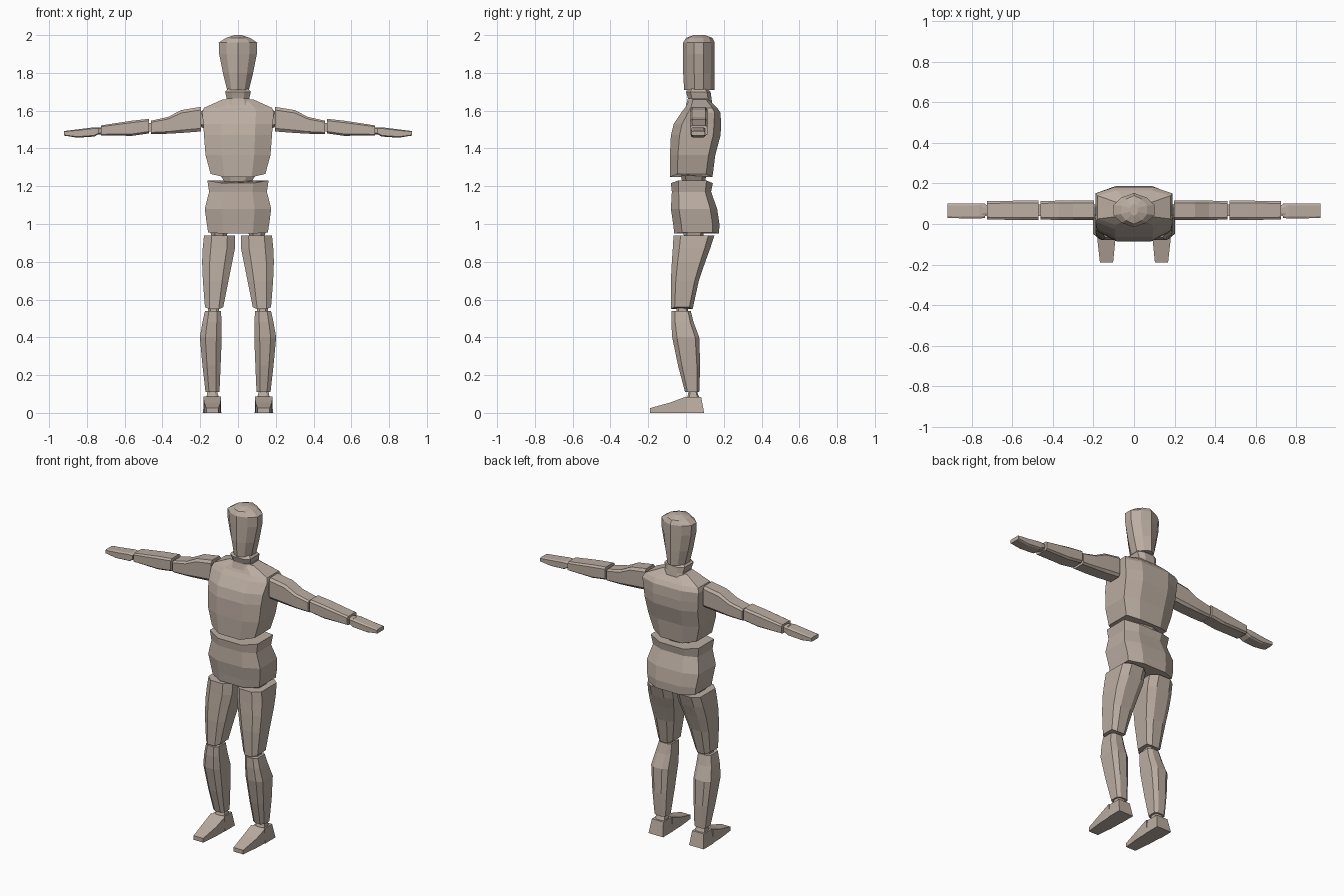
import bpy, bmesh

wood = bpy.data.materials.new("warm_grey_wood")
wood.diffuse_color = (0.50, 0.42, 0.36, 1)

# Unit cross-sections, running round from -1 to 1 in both directions
BOX = [(-1, -.65), (-.5, -1), (.5, -1), (1, -.65), (1, .7), (.5, 1), (-.5, 1), (-1, .7)]
ARM = [(-1, -.75), (-.75, -1), (.75, -1), (1, -.75), (1, .75), (.75, 1), (-.75, 1), (-1, .75)]
RECT = [(-1, -1), (1, -1), (1, 1), (-1, 1)]
OVAL = [(-1, -.3), (-.6, -.75), (0, -1), (.6, -.75), (1, -.3),
        (1, .3), (.6, .75), (0, 1), (-.6, .75), (-1, .3)]


def loft(name, axis, section, rings, side=1, sag=(0, 0)):
    """Skin rings (t, u0, u1, v0, v1) along an axis; sag bows the first and last ring."""
    bm = bmesh.new()
    loops = []
    for i, (t, u0, u1, v0, v1) in enumerate(rings):
        bow = sag[0] if i == 0 else sag[1] if i == len(rings) - 1 else 0
        loop = []
        for a, b in section:
            u = (u0 + u1) / 2 + a * (u1 - u0) / 2
            v = (v0 + v1) / 2 + b * (v1 - v0) / 2
            w = t - bow * (1 - a * a)
            x, y, z = {"z": (u, v, w), "x": (w, u, v), "y": (u, w, v)}[axis]
            loop.append(bm.verts.new((x * side, y, z)))
        loops.append(loop)
    n = len(section)
    for lo, hi in zip(loops, loops[1:]):
        for k in range(n):
            bm.faces.new((lo[k], lo[(k + 1) % n], hi[(k + 1) % n], hi[k]))
    bm.faces.new(loops[0])
    bm.faces.new(loops[-1])
    bmesh.ops.recalc_face_normals(bm, faces=bm.faces)
    mesh = bpy.data.meshes.new(name)
    bm.to_mesh(mesh)
    bm.free()
    mesh.materials.append(wood)
    obj = bpy.data.objects.new(name, mesh)
    bpy.context.collection.objects.link(obj)
    return obj


def centred(rows):
    """Rings symmetric in x from (z, half width, front y, back y)."""
    return [(z, -w, w, f, b) for z, w, f, b in rows]


# Head, neck and trunk
loft("head", "z", OVAL, centred([
    (1.71, .058, -.01, .15), (1.80, .08, -.015, .152), (1.90, .10, -.015, .152),
    (1.96, .102, -.015, .152), (1.985, .065, 0, .14), (2.0, .02, .04, .10)]))
loft("neck", "z", BOX, centred([
    (1.63, .075, .0, .14), (1.665, .06, .01, .135), (1.70, .068, .0, .13), (1.72, .05, .02, .11)]))
loft("chest", "z", BOX, centred([
    (1.265, .145, -.085, .14), (1.365, .172, -.085, .155), (1.47, .18, -.08, .183),
    (1.53, .184, -.065, .186), (1.59, .19, -.025, .182), (1.615, .18, -.005, .165),
    (1.66, .08, .02, .12)]), sag=(.022, 0))
loft("waist", "z", BOX, centred([
    (1.18, .06, -.01, .09), (1.22, .07, -.02, .10), (1.27, .10, -.03, .11)]))
loft("pelvis", "z", BOX, centred([
    (.955, .158, -.062, .175), (1.0, .165, -.068, .177), (1.08, .176, -.08, .165),
    (1.17, .153, -.075, .133), (1.23, .162, -.08, .142)]), sag=(.008, .018))

for side, label in ((1, "left"), (-1, "right")):
    # Arm
    loft(label + "_shoulder_joint", "x", BOX, [
        (.15, .03, .10, 1.50, 1.60), (.19, .03, .10, 1.51, 1.60), (.21, .04, .09, 1.52, 1.58)], side)
    loft(label + "_upper_arm", "x", ARM, [
        (.197, .02, .115, 1.49, 1.62), (.30, .02, .115, 1.482, 1.603),
        (.37, .02, .115, 1.478, 1.567), (.46, .022, .113, 1.476, 1.547)], side)
    loft(label + "_elbow_joint", "x", RECT, [
        (.45, .04, .095, 1.49, 1.535), (.48, .04, .095, 1.49, 1.535)], side)
    loft(label + "_forearm", "x", ARM, [
        (.47, .02, .115, 1.48, 1.557), (.56, .02, .115, 1.467, 1.547),
        (.725, .022, .113, 1.468, 1.522)], side)
    loft(label + "_wrist_joint", "x", BOX, [
        (.71, .045, .09, 1.475, 1.51), (.75, .035, .10, 1.475, 1.512)], side)
    loft(label + "_hand", "x", ARM, [
        (.735, .03, .10, 1.478, 1.508), (.76, .027, .102, 1.463, 1.512),
        (.85, .028, .10, 1.457, 1.501), (.92, .03, .10, 1.468, 1.492)], side)
    # Leg
    loft(label + "_hip_joint", "z", BOX, [
        (.90, .06, .14, -.01, .09), (.935, .06, .14, -.01, .09), (.97, .05, .15, -.02, .10)], side)
    loft(label + "_thigh", "z", BOX, [
        (.56, .078, .175, -.08, .035), (.70, .05, .186, -.08, .068), (.80, .03, .19, -.075, .102),
        (.87, .016, .187, -.07, .128), (.938, .015, .18, -.066, .15)], side, sag=(.015, 0))
    loft(label + "_knee_joint", "z", BOX, [
        (.52, .10, .16, -.055, .015), (.545, .10, .16, -.05, .01), (.58, .10, .16, -.055, .015)], side)
    loft(label + "_shin", "z", BOX, [
        (.11, .098, .172, -.005, .07), (.25, .092, .188, -.042, .075), (.40, .086, .202, -.073, .07),
        (.48, .087, .188, -.078, .04), (.54, .09, .175, -.076, .025)], side)
    loft(label + "_ankle_joint", "z", BOX, [
        (.06, .10, .17, .0, .08), (.095, .105, .165, .01, .065), (.125, .115, .16, .015, .055)], side)
    loft(label + "_foot", "y", RECT, [
        (-.19, .103, .168, 0, .025), (-.08, .092, .18, 0, .056),
        (.0, .09, .183, 0, .086)], side)
    # Heel narrows towards its upper back edge
    loft(label + "_heel", "z", RECT, [
        (0, .088, .187, 0, .096), (.085, .098, .175, 0, .08)], side)
